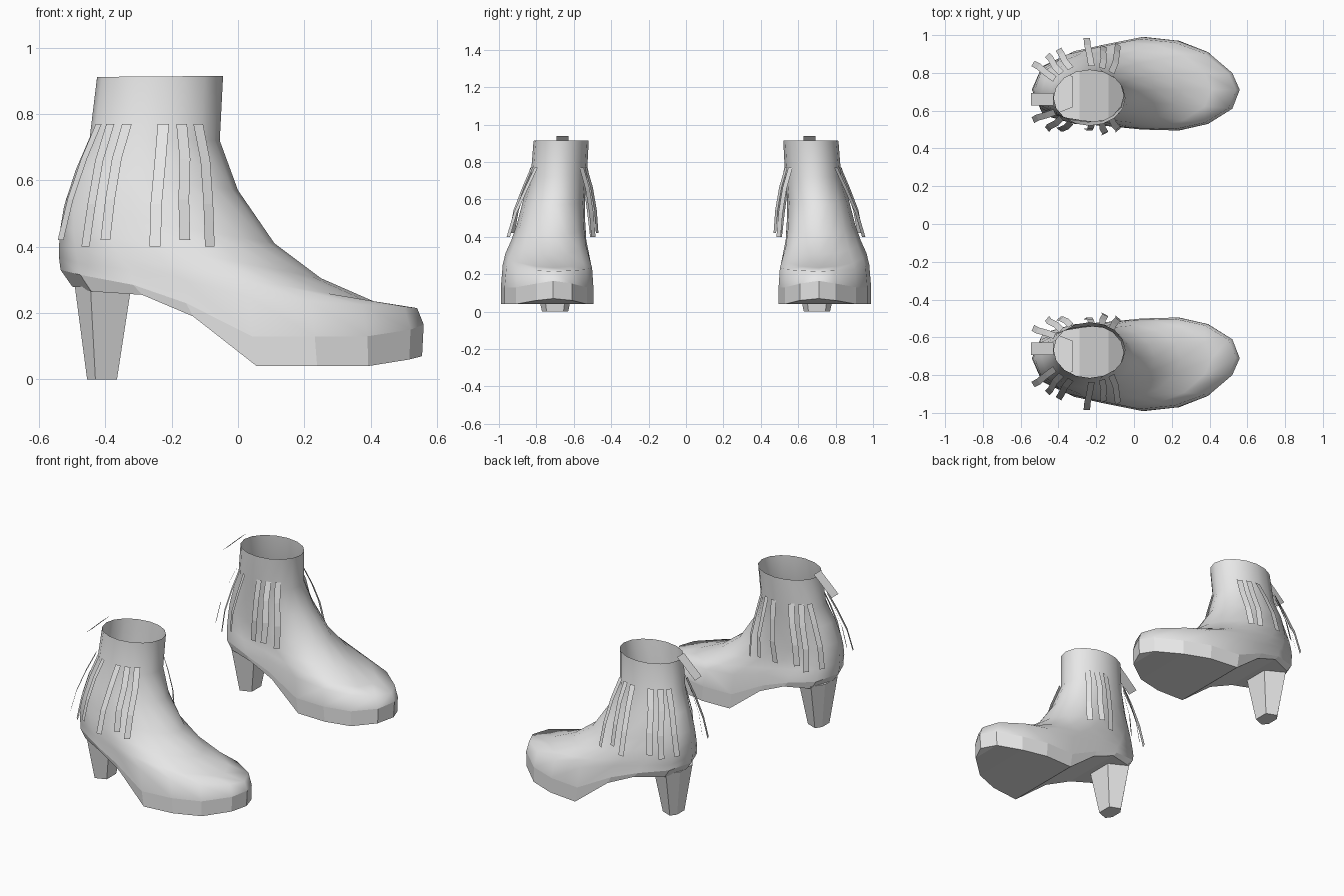
import bpy
import bmesh
from math import cos, sin, pi, sqrt
from mathutils import Vector

cube = bpy.data.objects.get("Cube")
if cube:
    bpy.data.objects.remove(cube, do_unlink=True)

grey = bpy.data.materials.new("plain_grey")
grey.use_nodes = True
grey.diffuse_color = (0.8, 0.8, 0.8, 1)
grey.node_tree.nodes["Principled BSDF"].inputs["Base Color"].default_value = (0.8, 0.8, 0.8, 1)


def finish(name, bm, fix_normals=True):
    """Turn a bmesh into an object mirrored to make the pair."""
    if fix_normals:
        bmesh.ops.recalc_face_normals(bm, faces=bm.faces)
    mesh = bpy.data.meshes.new(name)
    bm.to_mesh(mesh)
    bm.free()
    mesh.materials.append(grey)
    obj = bpy.data.objects.new(name, mesh)
    bpy.context.collection.objects.link(obj)
    mirror = obj.modifiers.new("pair", 'MIRROR')
    mirror.use_axis = (False, True, False)
    mirror.use_mirror_merge = False
    return obj


def bridge(bm, a, b, smooth=False):
    """Join two closed rings with quads."""
    n = len(a)
    for i in range(n):
        j = (i + 1) % n
        bm.faces.new((a[i], a[j], b[j], b[i])).smooth = smooth


# Foot outline stations from toe to heel: x, outer y, inner y, sole z, welt z, upper z
STATIONS = [
    (0.56, -0.71, -0.71, 0.07, 0.165, 0.215),
    (0.52, -0.80, -0.61, 0.06, 0.15, 0.22),
    (0.39, -0.91, -0.53, 0.04, 0.13, 0.225),
    (0.23, -0.97, -0.495, 0.04, 0.13, 0.235),
    (0.04, -0.99, -0.50, 0.04, 0.13, 0.25),
    (-0.16, -0.95, -0.52, 0.19, 0.23, 0.30),
    (-0.32, -0.915, -0.53, 0.255, 0.285, 0.33),
    (-0.48, -0.84, -0.575, 0.265, 0.315, 0.35),
    (-0.54, -0.71, -0.71, 0.28, 0.33, 0.37),
]
HALF = len(STATIONS) - 1
COUNT = 2 * HALF


def station(i):
    return STATIONS[i if i <= HALF else COUNT - i]


def unit(i, blend):
    """Ring point in the unit square, between foot outline and oval."""
    s = station(i)
    foot = Vector(((s[0] - 0.01) / 0.55, ((s[1] if i <= HALF else s[2]) + 0.7425) / 0.2475))
    a = 2 * pi * i / COUNT
    return foot.lerp(Vector((cos(a), -sin(a))), blend)


def ring(bm, back, front, outer, inner, blend=0, level=None):
    verts = []
    for i in range(COUNT):
        u = unit(i, blend)
        t = (u.x + 1) / 2
        x = back[0] + (front[0] - back[0]) * t
        y = (outer + inner) / 2 + u.y * (inner - outer) / 2
        z = station(i)[level] if level else back[1] + (front[1] - back[1]) * t
        verts.append(bm.verts.new((x, y, z)))
    return verts


# Boot body: sole, welt, vamp and open shaft
bm = bmesh.new()
rings = [
    ring(bm, (-0.50, 0), (0.555, 0), -0.99, -0.495, level=3),
    ring(bm, (-0.535, 0), (0.56, 0), -0.99, -0.495, level=4),
    ring(bm, (-0.54, 0), (0.54, 0), -0.98, -0.502, level=5),
    ring(bm, (-0.54, 0.40), (0.41, 0.235), -0.965, -0.515, 0.1),
    ring(bm, (-0.535, 0.46), (0.25, 0.305), -0.935, -0.53, 0.3),
    ring(bm, (-0.525, 0.52), (0.11, 0.41), -0.905, -0.537, 0.6),
    ring(bm, (-0.49, 0.63), (0.0, 0.57), -0.87, -0.54, 0.85),
    ring(bm, (-0.447, 0.73), (-0.055, 0.72), -0.83, -0.53, 1),
    ring(bm, (-0.425, 0.912), (-0.045, 0.915), -0.815, -0.52, 1),
]
for k in range(len(rings) - 1):
    bridge(bm, rings[k], rings[k + 1], smooth=k > 0)
sole = rings[0]
bm.faces.new((sole[0], sole[1], sole[-1]))
for i in range(1, HALF - 1):
    bm.faces.new((sole[i], sole[i + 1], sole[COUNT - i - 1], sole[COUNT - i]))
bm.faces.new((sole[HALF - 1], sole[HALF], sole[HALF + 1]))
finish("boot_body", bm)

# Tapered six-sided heel
bm = bmesh.new()


def heel_ring(xs, widths, z):
    pts = [(x, w) for x, w in zip(xs, widths)]
    pts += [(x, -w) for x, w in reversed(pts)]
    return [bm.verts.new((x, -0.70 + w, z)) for x, w in pts]


low = heel_ring((-0.455, -0.43, -0.365), (0.035, 0.07, 0.045), 0)
high = heel_ring((-0.492, -0.445, -0.322), (0.06, 0.13, 0.08), 0.28)
bridge(bm, low, high)
bm.faces.new(low)
bm.faces.new(high)
finish("heel", bm)


# Thin ribbons
def ribbon(bm, points, across):
    rows = [[bm.verts.new(p - across), bm.verts.new(p + across)] for p in points]
    for a, b in zip(rows, rows[1:]):
        bm.faces.new((a[0], a[1], b[1], b[0]))


# Fringe strips: top x, bottom x, outer bottom y, inner bottom y
STRIPS = [
    (-0.12, -0.085, -0.95, -0.495),
    (-0.17, -0.16, -0.94, -0.475),
    (-0.225, -0.25, -0.985, -0.505),
    (-0.335, -0.40, -0.925, -0.50),
    (-0.385, -0.46, -0.895, -0.50),
    (-0.42, -0.535, -0.85, -0.55),
]
centre = Vector((-0.25, -0.68, 0))
bm = bmesh.new()
for k, (x0, x1, y_out, y_in) in enumerate(STRIPS):
    for side, y1 in ((-1, y_out), (1, y_in)):
        y0 = centre.y + side * 0.157 * sqrt(1 - ((x0 - centre.x) / 0.205) ** 2)
        top = Vector((x0, y0, 0.77))
        end = Vector((x1, y1, 0.40 + 0.02 * (k % 2)))
        out = (end - centre).to_2d().normalized()
        across = Vector((-out.y, out.x, 0)) * 0.017
        path = []
        for t, bulge in ((0, 0), (0.3, 0.012), (0.65, 0.016), (1, 0)):
            sway = across * (0.4 * sin(5 * t + k) * t * (1 - t) * 4)
            path.append(top.lerp(end, t) + out.to_3d() * bulge + sway)
        ribbon(bm, path, across)
finish("fringe", bm, False)

# Pull tab at the back of the shaft
bm = bmesh.new()
ribbon(bm, [Vector((-0.425, -0.66, 0.938)), Vector((-0.545, -0.66, 0.827))], Vector((0, 0.033, 0)))
finish("pull_tab", bm, False)
